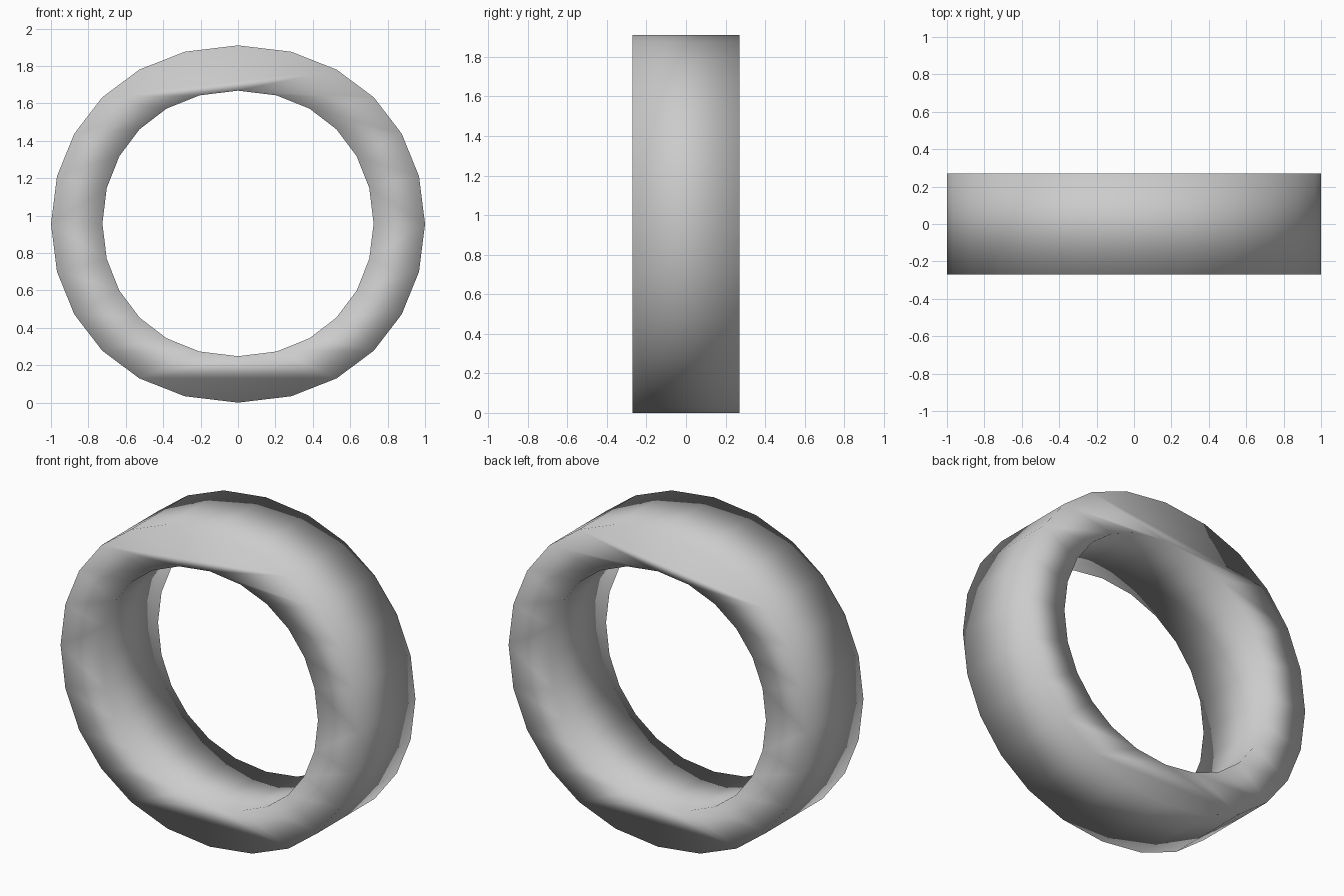
import bpy, bmesh, math
from mathutils import Matrix

if "Cube" in bpy.data.objects:
    bpy.data.objects.remove(bpy.data.objects["Cube"])

# Ring profile: two rounded loops (outer rim and hole), filled and extruded
curve = bpy.data.curves.new("ring_profile", 'CURVE')
curve.dimensions = '2D'
curve.fill_mode = 'BOTH'
curve.resolution_u = 6
curve.extrude = 0.27


def add_loop(rx, rz, cz, kx=0.605, kz=0.555):
    """Four-point oval loop; kx and kz set how full the curve is."""
    spline = curve.splines.new('BEZIER')
    spline.bezier_points.add(3)
    spline.use_cyclic_u = True
    for i, p in enumerate(spline.bezier_points):
        a = i * math.pi / 2
        c, s = round(math.cos(a)), round(math.sin(a))
        x, z = rx * c, cz + rz * s
        hx, hz = -s * rx * kx, c * rz * kz
        p.handle_left_type = p.handle_right_type = 'FREE'
        p.co = (x, z, 0)
        p.handle_left = (x - hx, z - hz, 0)
        p.handle_right = (x + hx, z + hz, 0)


add_loop(1.0, 0.955, 0.955)
add_loop(0.725, 0.71, 0.958)

# Turn the extruded profile into a mesh standing upright
source = bpy.data.objects.new("ring_profile", curve)
bpy.context.collection.objects.link(source)
deps = bpy.context.evaluated_depsgraph_get()
mesh = bpy.data.meshes.new_from_object(source.evaluated_get(deps))
bpy.data.objects.remove(source)

bm = bmesh.new()
bm.from_mesh(mesh)
bmesh.ops.remove_doubles(bm, verts=bm.verts, dist=0.0005)
bmesh.ops.transform(bm, matrix=Matrix.Rotation(math.pi / 2, 4, 'X'), verts=bm.verts)
bmesh.ops.recalc_face_normals(bm, faces=bm.faces)
# Soft shading runs over the whole band
for f in bm.faces:
    f.smooth = True
for e in bm.edges:
    e.smooth = True
bm.to_mesh(mesh)
bm.free()

ring = bpy.data.objects.new("ring_band", mesh)
bpy.context.collection.objects.link(ring)
